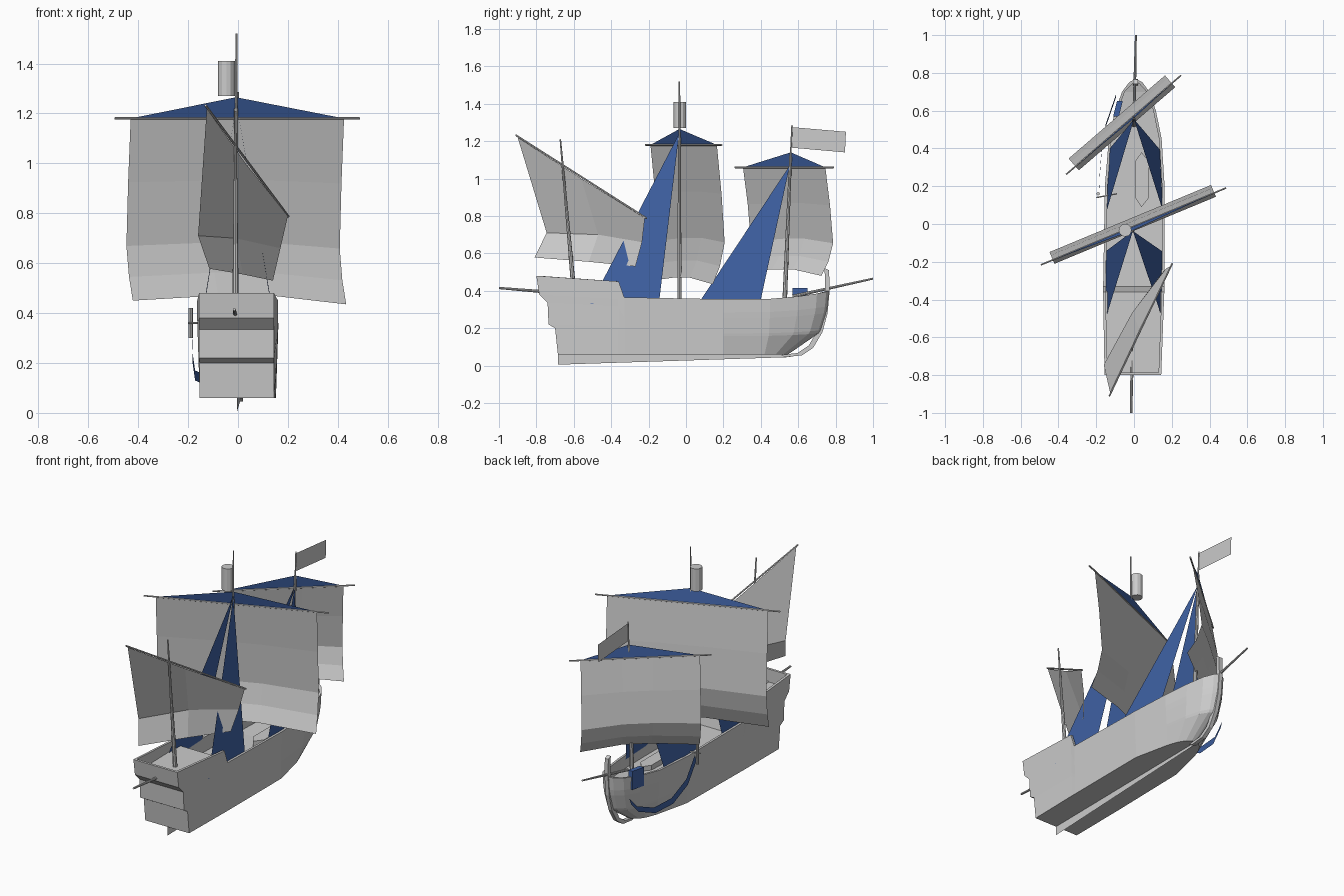
import bpy, bmesh
from mathutils import Vector

if "Cube" in bpy.data.objects:
    bpy.data.objects.remove(bpy.data.objects["Cube"])


def material(name, rgb):
    m = bpy.data.materials.new(name)
    m.use_nodes = True
    m.diffuse_color = (*rgb, 1)
    m.node_tree.nodes["Principled BSDF"].inputs["Base Color"].default_value = (*rgb, 1)
    return m


GREY = material("light_grey", (0.6, 0.6, 0.6))
BLUE = material("navy_blue", (0.048, 0.117, 0.36))


def finish(name, bm, mat):
    mesh = bpy.data.meshes.new(name)
    bm.to_mesh(mesh)
    bm.free()
    mesh.materials.append(mat)
    ob = bpy.data.objects.new(name, mesh)
    bpy.context.collection.objects.link(ob)
    return ob


def loft(name, rows, mat, closed=False, caps=False):
    """Skin rows of points; caps fold each end row across its mirror line."""
    bm = bmesh.new()
    vs = [[bm.verts.new(p) for p in row] for row in rows]
    n = len(rows[0])
    for a, b in zip(vs, vs[1:]):
        for k in range(n if closed else n - 1):
            j = (k + 1) % n
            bm.faces.new((a[k], a[j], b[j], b[k]))
    if caps:
        for row in (vs[0], vs[-1]):
            for k in range(n // 2 - 1):
                bm.faces.new((row[k], row[k + 1], row[n - 2 - k], row[n - 1 - k]))
        bmesh.ops.recalc_face_normals(bm, faces=bm.faces)
    return finish(name, bm, mat)


def plate(name, points, mat):
    bm = bmesh.new()
    bm.faces.new([bm.verts.new(p) for p in points])
    return finish(name, bm, mat)


def rod(name, a, b, r1, r2, sides=8, mat=GREY):
    a, b = Vector(a), Vector(b)
    bm = bmesh.new()
    bmesh.ops.create_cone(bm, cap_ends=True, segments=sides, radius1=r1, radius2=r2,
                          depth=(b - a).length)
    ob = finish(name, bm, mat)
    ob.location = (a + b) / 2
    ob.rotation_euler = (b - a).to_track_quat("Z", "Y").to_euler()
    return ob


def prism(name, outline, z0, z1, mat):
    bm = bmesh.new()
    face = bm.faces.new([bm.verts.new((x, y, z0)) for x, y in outline])
    top = bmesh.ops.extrude_face_region(bm, geom=[face])["geom"]
    for v in top:
        if isinstance(v, bmesh.types.BMVert):
            v.co.z = z1
    bmesh.ops.recalc_face_normals(bm, faces=bm.faces)
    return finish(name, bm, mat)


# Hull: stations of (y, half width, top height, deck height)
STATIONS = [(-0.80, 0.15, 0.48, 0.40), (-0.36, 0.162, 0.45, 0.40), (-0.33, 0.162, 0.365, 0.27),
            (0.2, 0.158, 0.355, 0.27), (0.45, 0.14, 0.357, 0.28), (0.6, 0.108, 0.37, 0.29),
            (0.7, 0.072, 0.385, 0.3), (0.75, 0.035, 0.395, 0.31), (0.765, 0.008, 0.4, 0.32)]
LEVELS = [0, 0.333, 0.381, 0.655, 0.762, 1]
STERN = [-0.685, -0.70, -0.735, -0.74, -0.785, -0.80]
BOW = [0.4, 0.85, 0.88, 0.96, 0.98, 1]
FLARE = [0.7, 0.88, 0.9, 0.97, 0.99, 1]
rings = []
for i, (y, half, top, deck) in enumerate(STATIONS):
    side = []
    for k, t in enumerate(LEVELS):
        yy, w = y, half
        if i == 0:
            yy = STERN[k]
        if y > 0.4:
            yy = 0.4 + (y - 0.4) * BOW[k]
            w = half * FLARE[k]
        elif i > 0:
            w = half - 0.01 * (1 - t)
        side.append((w, yy, 0.06 + (top - 0.06) * t))
    inner = max(half - 0.014, 0.002)
    y_in = y + 0.015 if i == 0 else y - 0.01 if y > 0.7 else y
    side += [(inner, y_in, top), (inner, y_in, deck)]
    ring = side + [(-x, yy, z) for x, yy, z in reversed(side)]
    rings.append([(x + 0.002 + 0.01 * yy, yy, z) for x, yy, z in ring])
loft("hull", rings, GREY, closed=True, caps=True)

# Keel fin and curved stem post
plate("keel", [(-0.004, -0.685, 0.005), (0.008, 0.55, 0.045), (0.008, 0.6, 0.06),
               (-0.004, -0.685, 0.06)], GREY)
STEM = [(0.53, 0.045), (0.62, 0.055), (0.68, 0.095), (0.73, 0.18), (0.757, 0.28),
        (0.768, 0.4), (0.765, 0.51)]
loft("stem_post", [[(0.008 + s * 0.012, y + dy, z + dz)
                    for s, dy, dz in ((1, 0, 0), (1, -0.024, 0.012), (-1, -0.024, 0.012), (-1, 0, 0))]
                   for y, z in STEM], GREY, closed=True, caps=True)

# Masts, spars and lookout drum
rod("main_mast", (-0.008, -0.035, 0.27), (-0.008, -0.035, 1.22), 0.011, 0.008)
rod("main_topmast", (-0.008, -0.035, 1.22), (-0.006, -0.035, 1.52), 0.005, 0.004)
rod("fore_mast", (0, 0.525, 0.28), (0, 0.56, 1.14), 0.013, 0.007)
rod("fore_topmast", (0, 0.56, 1.14), (0, 0.567, 1.285), 0.004, 0.004)
rod("mizzen_mast", (-0.01, -0.6, 0.4), (-0.01, -0.672, 1.21), 0.013, 0.004)
rod("bowsprit", (0.0, 0.57, 0.37), (0.01, 1.0, 0.465), 0.009, 0.005)
rod("stern_boom", (-0.01, -0.7, 0.39), (-0.015, -1.0, 0.415), 0.009, 0.006)
drum = rod("lookout_drum", (-0.047, -0.033, 1.27), (-0.047, -0.033, 1.41), 0.034, 0.034, 12)

# Square sails, each with a yard and a blue gable above it
def square_sail(name, left, right, z_yard, z_foot, bulge, apex, overhang):
    left, right = Vector((*left, z_yard)), Vector((*right, z_yard))
    along = (right - left).normalized()
    ahead = Vector((-along.y, along.x, 0))
    heights = [(0, 0), (0.35, 0.6), (0.7, 1), (0.87, 0.4), (1, -0.5)]
    rows = []
    for t, push in heights:
        rows.append([left.lerp(right, u) + ahead * bulge * push
                     + Vector((0, 0, (z_foot + lift - z_yard) * t))
                     for u, lift in ((0, 0), (0.4, 0.02), (0.65, 0.02), (1, -0.015))])
    loft(name + "_sail", rows, GREY)
    rod(name + "_yard", left - along * overhang, right + along * overhang, 0.005, 0.005, 6)
    plate(name + "_gable", [left, right, apex], BLUE)


square_sail("main", (-0.43, -0.19), (0.425, 0.165), 1.18, 0.45, 0.045,
            (-0.008, -0.035, 1.265), 0.068)
square_sail("fore", (-0.31, 0.305), (0.2, 0.745), 1.06, 0.495, 0.055,
            (0, 0.56, 1.14), 0.065)

# Slanted stern sail on its long yard
loft("mizzen_sail", [[(-0.125, -0.9, 1.22), (0.03, -0.56, 1.0), (0.2, -0.22, 0.79)],
                     [(-0.16, -0.745, 0.71), (-0.01, -0.47, 0.7), (0.17, -0.235, 0.66)],
                     [(-0.115, -0.81, 0.578), (0.02, -0.52, 0.555), (0.14, -0.27, 0.53)]], GREY)
rod("mizzen_yard", (-0.13, -0.91, 1.232), (0.202, -0.21, 0.787), 0.005, 0.005, 6)

# Blue shroud triangles on both sides of each mast
for side, label in ((1, "left"), (-1, "right")):
    plate("main_shroud_" + label, [(-0.006, -0.037, 1.24), (side * 0.15, -0.145, 0.33),
                                   (side * 0.153, -0.51, 0.33)], BLUE)
    plate("fore_shroud_" + label, [(0, 0.555, 1.07), (0.002 + side * 0.134, 0.395, 0.33),
                                   (0.004 + side * 0.15, 0.065, 0.33)], BLUE)

# Flag
plate("flag", [(0, 0.565, 1.275), (0.005, 0.855, 1.25), (0.005, 0.85, 1.14), (0, 0.565, 1.165)], GREY)

# Deck fittings
prism("deck_hatch", [(0.04, 0.09), (0.08, 0.14), (0.08, 0.33), (0.04, 0.38), (0.005, 0.33),
                     (0.005, 0.14)], 0.26, 0.305, GREY)
prism("bow_box", [(-0.11, 0.57), (-0.08, 0.57), (-0.06, 0.65), (-0.09, 0.65)], 0.3, 0.415, BLUE)

# Anchor: blue curved band on the right side with a grey stock
ANCHOR = [(-0.185, 0.17, 0.34), (-0.182, 0.25, 0.22), (-0.172, 0.38, 0.15),
          (-0.15, 0.52, 0.14), (-0.112, 0.63, 0.18), (-0.095, 0.68, 0.24)]
loft("anchor_band", [[(x, y - 0.008, z - 0.02), (x, y + 0.008, z + 0.02)] for x, y, z in ANCHOR], BLUE)
rod("anchor_stock", (-0.19, 0.16, 0.3), (-0.19, 0.16, 0.42), 0.009, 0.009)
rod("anchor_bar", (-0.2, 0.14, 0.36), (-0.09, 0.16, 0.36), 0.004, 0.004, 6)
